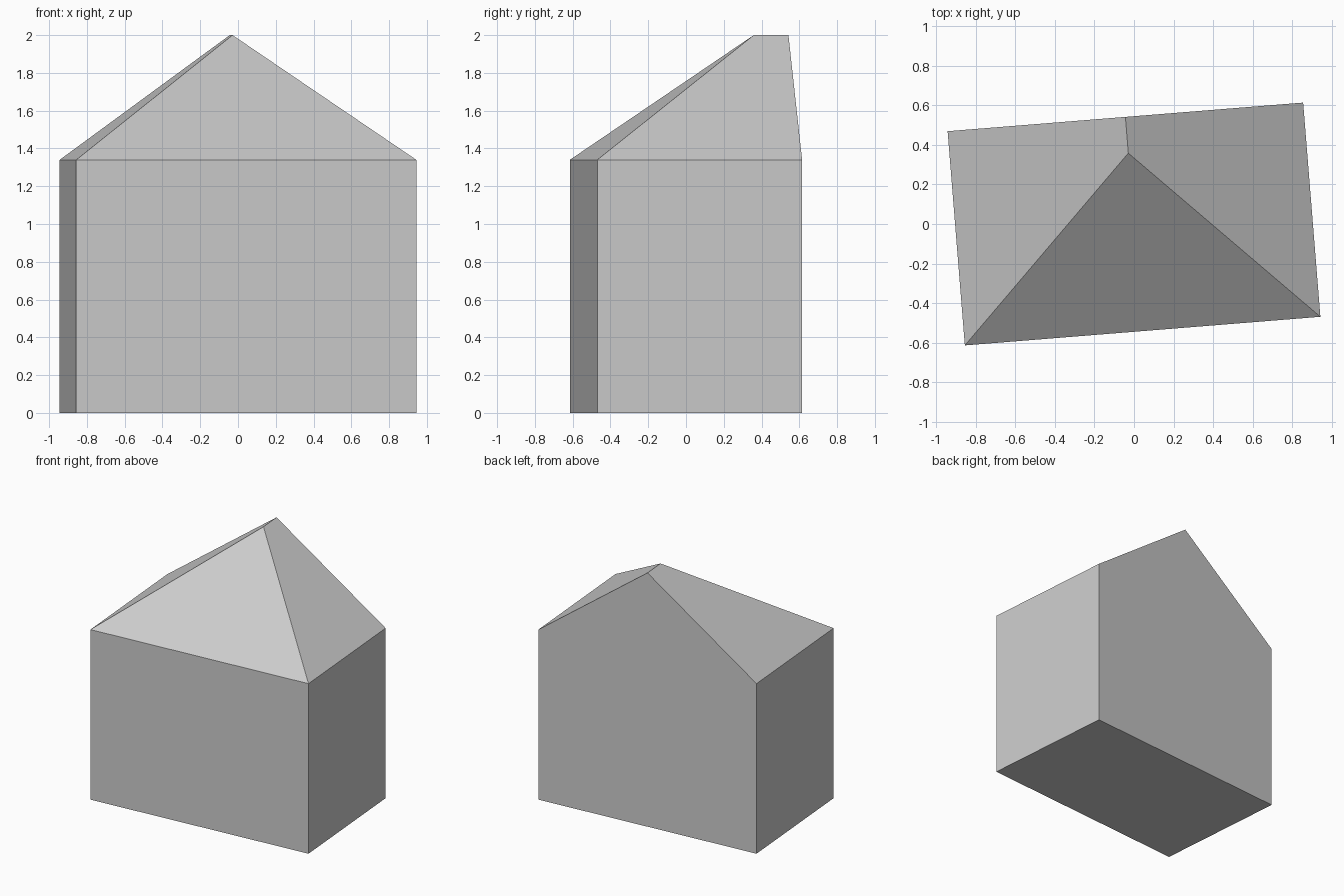
import bpy
import math

default_cube = bpy.data.objects.get("Cube")
if default_cube:
    bpy.data.objects.remove(default_cube, do_unlink=True)

# Building dimensions, measured along its own slightly turned axes
HALF_W, HALF_D = 0.903, 0.544
EAVES, RIDGE = 1.34, 2.0
HIP_Y = 0.36
TURN = math.radians(4.6)

grey = bpy.data.materials.new("plain_grey")
grey.use_nodes = True
colour = (0.6, 0.6, 0.6, 1)
grey.diffuse_color = colour
grey.node_tree.nodes["Principled BSDF"].inputs["Base Color"].default_value = colour


def add_part(name, points, faces):
    mesh = bpy.data.meshes.new(name)
    mesh.from_pydata(points, [], faces)
    mesh.materials.append(grey)
    part = bpy.data.objects.new(name, mesh)
    part.rotation_euler.z = TURN
    bpy.context.collection.objects.link(part)
    return part


# Footprint runs counter-clockwise from the front right corner
footprint = [(-HALF_W, -HALF_D), (HALF_W, -HALF_D), (HALF_W, HALF_D), (-HALF_W, HALF_D)]
base = [(x, y, 0) for x, y in footprint]
eaves = [(x, y, EAVES) for x, y in footprint]
ridge_back = (0, HALF_D, RIDGE)
ridge_front = (0, HIP_Y, RIDGE)

# Walls and floor, with the back wall rising into a gable
add_part("walls", base + eaves + [ridge_back], [
    (3, 2, 1, 0),
    (0, 1, 5, 4),
    (1, 2, 6, 5),
    (2, 3, 7, 8, 6),
    (3, 0, 4, 7),
])

# Roof: hipped at the front, two slopes meeting at a short ridge
add_part("roof", eaves + [ridge_front, ridge_back], [
    (0, 1, 4),
    (1, 2, 5, 4),
    (3, 0, 4, 5),
])
